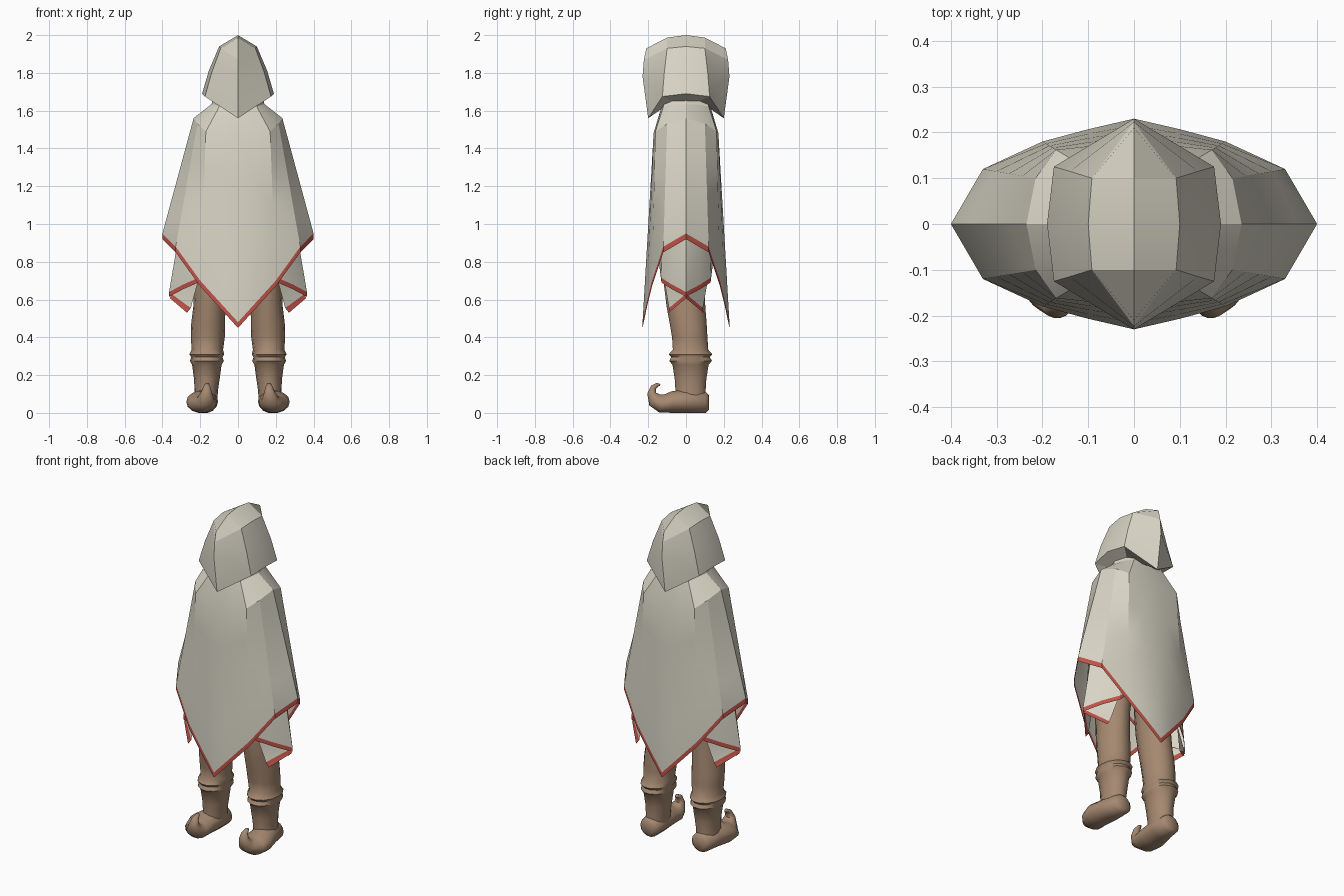
import bpy, bmesh, math
from mathutils import Vector

cube = bpy.data.objects.get("Cube")
if cube:
    bpy.data.objects.remove(cube, do_unlink=True)


def material(name, rgb):
    m = bpy.data.materials.new(name)
    m.use_nodes = True
    m.diffuse_color = (*rgb, 1)
    m.node_tree.nodes["Principled BSDF"].inputs["Base Color"].default_value = (*rgb, 1)
    return m


CLOTH = material("cream cloth", (0.69, 0.66, 0.56))
TRIM = material("red trim", (0.52, 0.085, 0.065))
LEATHER = material("brown leather", (0.38, 0.25, 0.165))


def finish(name, bm, mats, mirror_y, angle):
    """Turn a bmesh into a mirrored object with angle-limited smoothing."""
    me = bpy.data.meshes.new(name)
    bm.to_mesh(me)
    bm.free()
    ob = bpy.data.objects.new(name, me)
    bpy.context.collection.objects.link(ob)
    for m in mats:
        me.materials.append(m)
    mod = ob.modifiers.new("mirror", 'MIRROR')
    mod.use_axis = (True, mirror_y, False)
    mod.merge_threshold = 0.0005
    bpy.ops.object.select_all(action='DESELECT')
    ob.select_set(True)
    bpy.context.view_layer.objects.active = ob
    bpy.ops.object.modifier_apply(modifier=mod.name)
    bpy.ops.object.shade_smooth_by_angle(angle=math.radians(angle))
    return ob


def sheet(name, rows, trim=False, angle=25):
    """Quarter sheet of cloth: rows run top to bottom, columns front to side."""
    bm = bmesh.new()
    grid = [[bm.verts.new(p) for p in row] for row in rows]
    for r in range(len(grid) - 1):
        for c in range(len(grid[0]) - 1):
            f = bm.faces.new((grid[r][c], grid[r + 1][c],
                              grid[r + 1][c + 1], grid[r][c + 1]))
            f.material_index = int(trim and r == len(grid) - 2)
    return finish(name, bm, [CLOTH, TRIM], True, angle)


def drape(top, hem, steps, width=0.03):
    """Rows from a top line down to a hem, ending in a narrow trim band."""
    band = [Vector(h) + Vector((0, 0, width)) for h in hem]
    rows = [[Vector(t).lerp(b, i / steps) for t, b in zip(top, band)]
            for i in range(steps + 1)]
    return rows + [hem]


def loft(name, rings, sides=14):
    """Tube through rings (x, y, z, half width, half depth, pitch in degrees)."""
    bm = bmesh.new()
    loops = []
    for x, y, z, a, b, pitch in rings:
        p = math.radians(pitch)
        up = Vector((0, math.sin(p), math.cos(p)))
        loop = []
        for i in range(sides):
            t = math.tau * i / sides
            v = Vector((x, y, z)) + Vector((a * math.cos(t), 0, 0)) + up * b * math.sin(t)
            v.z = max(v.z, 0)
            loop.append(bm.verts.new(v))
        loops.append(loop)
    for l, k in zip(loops, loops[1:]):
        for i in range(sides):
            j = (i + 1) % sides
            bm.faces.new((l[i], l[j], k[j], k[i]))
    bm.faces.new(loops[0])
    bm.faces.new(loops[-1])
    bmesh.ops.recalc_face_normals(bm, faces=bm.faces)
    return finish(name, bm, [LEATHER], False, 50)


# Outer poncho: neck, shoulder line, then a diamond hem
neck_top = [(0, -.10, 1.74), (.04, -.10, 1.74), (.08, -.09, 1.74), (.1, -.05, 1.74), (.11, 0, 1.74)]
neck = [(0, -.13, 1.62), (.05, -.13, 1.62), (.10, -.12, 1.62), (.12, -.07, 1.63), (.14, 0, 1.635)]
shoulder = [(0, -.172, 1.47), (.08, -.172, 1.48), (.17, -.162, 1.49), (.215, -.10, 1.53), (.235, 0, 1.56)]
hem = [(0, -.23, .45), (.1, -.207, .56), (.2, -.18, .67), (.33, -.12, .85), (.4, 0, .92)]
sheet("outer_poncho", [neck_top, neck] + drape(shoulder, hem, 4), trim=True)

# Under layer showing below the side points
under_top = [(0, -.14, 1.2), (.1, -.14, 1.2), (.18, -.12, 1.2), (.25, -.07, 1.2), (.27, 0, 1.2)]
under_hem = [(0, -.14, .85), (.12, -.14, .77), (.21, -.13, .69), (.29, -.075, .655), (.365, 0, .615)]
sheet("under_layer", drape(under_top, under_hem, 3, .025), trim=True)

# Turned-in folds of the under layer
fold = [[(.21, -.115, .70), (.36, 0, .635)],
        [(.25, -.09, .555), (.353, 0, .63)],
        [(.27, -.092, .53), (.36, 0, .607)]]
sheet("under_layer_fold", fold, trim=True)

# Hood: front seam, cheek line and side line, listed from crown to rim
seam = [(0, -.21, 1.93), (0, -.223, 1.87), (0, -.23, 1.78), (0, -.2, 1.56)]
cheek = [(0, -.1, 1.987), (.092, -.1, 1.93), (.14, -.115, 1.8), (.175, -.125, 1.675)]
side = [(0, 0, 2.0), (.1, 0, 1.94), (.155, 0, 1.81), (.19, 0, 1.69)]
tuck = [(0, -.12, 1.62), (.11, -.07, 1.65), (.13, 0, 1.65)]
hood_rows = [list(row) for row in zip(seam, cheek, side)]
sheet("hood", hood_rows + [tuck], angle=22)

# Legs with knee swell and a rolled boot cuff
leg = [(.10, 0, 1.0, .08, .09), (.125, -.005, .85, .088, .105), (.145, -.01, .68, .086, .11),
       (.152, 0, .56, .085, .105), (.158, .012, .47, .090, .100), (.16, .02, .40, .090, .096),
       (.162, .024, .335, .083, .096), (.165, .024, .31, .092, .118), (.165, .024, .295, .083, .105),
       (.165, .024, .275, .090, .116), (.165, .024, .255, .078, .098), (.165, .024, .18, .068, .086),
       (.168, .024, .12, .062, .082), (.172, .024, .05, .062, .085)]
loft("leg", [(*r, -90) for r in leg])

# Shoe with curled toe
shoe = [(.17, .122, .055, .035, .04, 0), (.172, .105, .055, .06, .056, 0),
        (.178, .02, .06, .072, .062, 0), (.192, -.07, .058, .082, .06, 0),
        (.188, -.13, .05, .075, .05, 15), (.175, -.165, .068, .05, .042, 45),
        (.168, -.182, .105, .03, .024, 85), (.165, -.172, .135, .02, .016, 125),
        (.165, -.15, .15, .012, .01, 165), (.165, -.137, .147, .005, .005, 190)]
loft("shoe", shoe)
